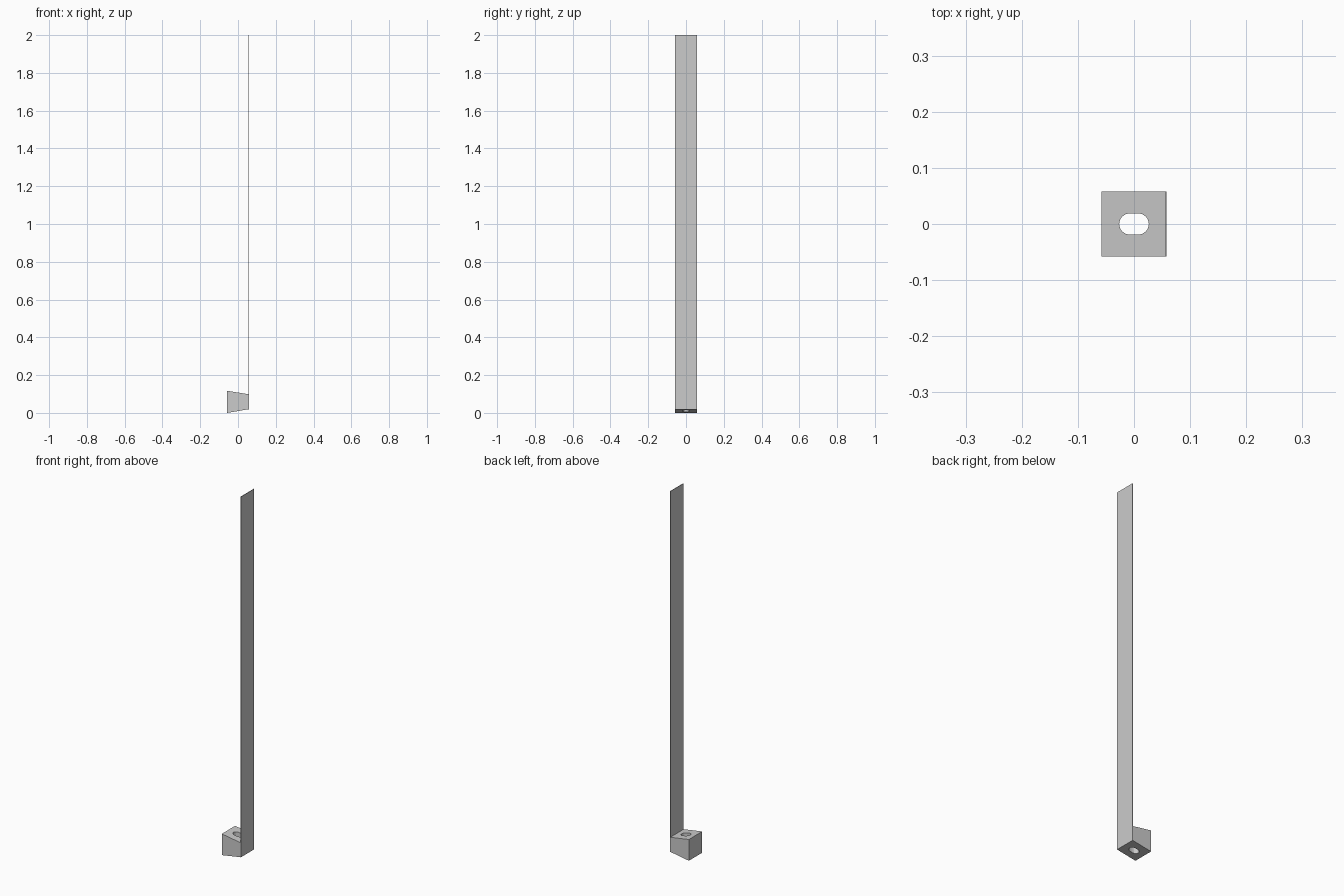
import bpy, bmesh, math

if "Cube" in bpy.data.objects:
    bpy.data.objects.remove(bpy.data.objects["Cube"])

HALF = 0.058      # half width of the base block and strap
PLATE = 0.003     # strap thickness


def prism(name, pts, vec):
    """Closed solid made by sweeping a flat outline along vec."""
    bm = bmesh.new()
    face = bm.faces.new([bm.verts.new(p) for p in pts])
    ext = bmesh.ops.extrude_face_region(bm, geom=[face])
    moved = [g for g in ext["geom"] if isinstance(g, bmesh.types.BMVert)]
    bmesh.ops.translate(bm, verts=moved, vec=vec)
    bmesh.ops.recalc_face_normals(bm, faces=bm.faces)
    mesh = bpy.data.meshes.new(name)
    bm.to_mesh(mesh)
    bm.free()
    obj = bpy.data.objects.new(name, mesh)
    bpy.context.collection.objects.link(obj)
    return obj


# Tapered anchor block, taller on the side away from the strap
inner = HALF - PLATE
profile = [(-HALF, 0), (inner, 0.019), (inner, 0.099), (-HALF, 0.117)]
block = prism("anchor_block", [(x, -HALF, z) for x, z in profile], (0, 2 * HALF, 0))

# Rounded bolt slot running vertically through the block
r, offset, seg = 0.019, 0.0075, 8
slot = []
for side in (1, -1):
    for i in range(seg + 1):
        a = math.pi * (i / seg - 0.5)
        slot.append((side * (offset + r * math.cos(a)), side * r * math.sin(a), -0.05))
cutter = prism("slot_cutter", slot, (0, 0, 0.25))
cutter.hide_render = True
cut = block.modifiers.new("bolt_slot", "BOOLEAN")
cut.operation = "DIFFERENCE"
cut.solver = "EXACT"
cut.object = cutter

# Apply the cut and remove the helper
bpy.context.view_layer.objects.active = block
block.select_set(True)
bpy.ops.object.modifier_apply(modifier=cut.name)
bpy.data.objects.remove(cutter)

# Tall thin strap on the short side of the block
strap = [(inner, -HALF), (HALF, -HALF), (HALF, HALF), (inner, HALF)]
prism("strap_plate", [(x, y, 0.019) for x, y in strap], (0, 0, 2 - 0.019))
